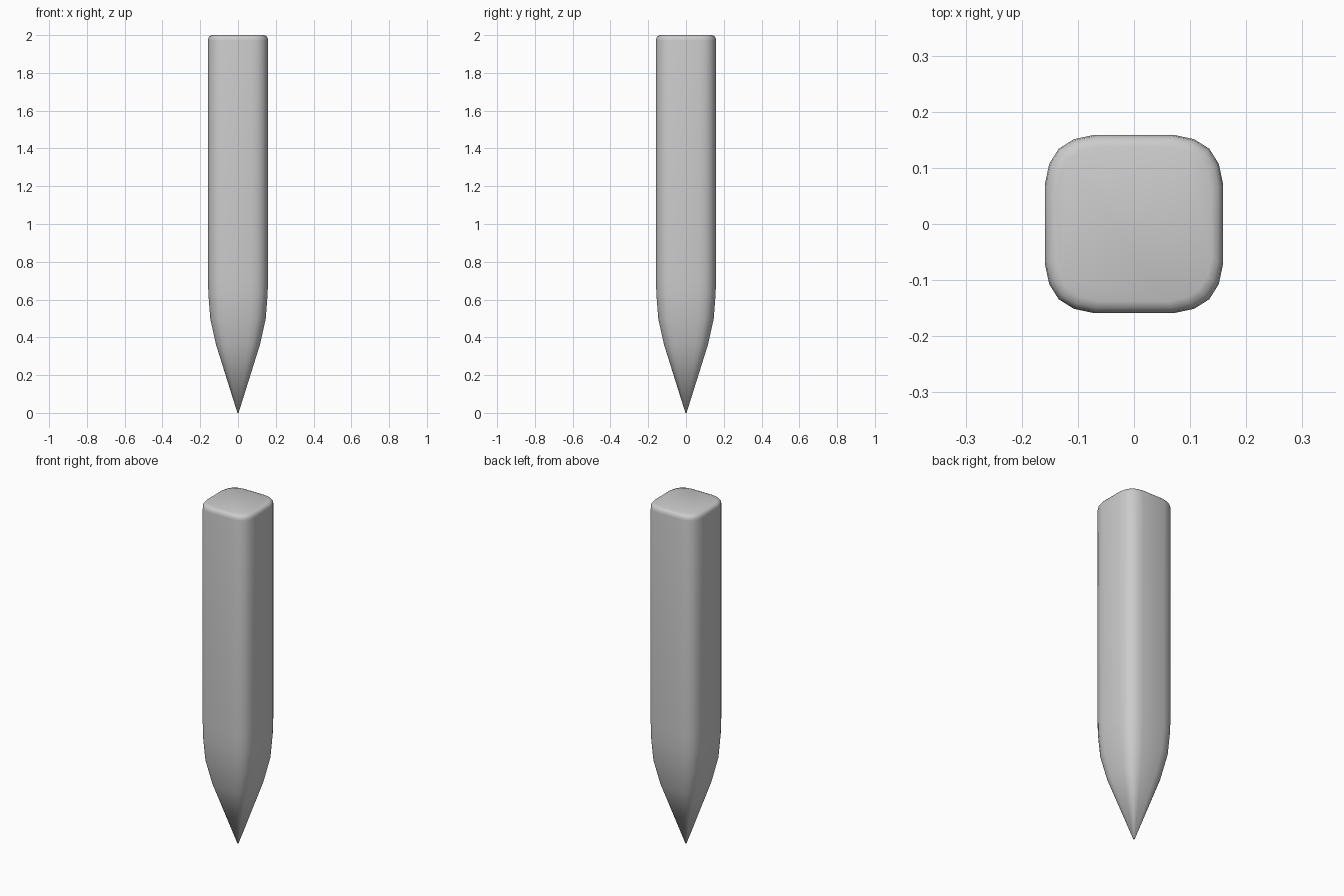
import bpy, bmesh

if "Cube" in bpy.data.objects:
    bpy.data.objects.remove(bpy.data.objects["Cube"])

# Quarter of the rounded-square cross-section, turned four times
corner = [(0.16, 0.071), (0.152, 0.108), (0.135, 0.135), (0.108, 0.152), (0.071, 0.16)]
section = []
for turn in range(4):
    section += corner
    corner = [(-y, x) for x, y in corner]

# Height and half-width of each ring: tip, curved taper, shaft, softened top
profile = [(0.0, 0.003), (0.36, 0.116), (0.5, 0.147), (0.63, 0.157), (0.72, 0.159),
           (1.97, 0.159), (1.985, 0.157), (1.995, 0.150), (2.0, 0.138)]

bm = bmesh.new()
rings = [[bm.verts.new((x * r / 0.16, y * r / 0.16, z)) for x, y in section]
         for z, r in profile]
n = len(section)
for low, high in zip(rings, rings[1:]):
    for i in range(n):
        j = (i + 1) % n
        bm.faces.new((low[i], low[j], high[j], high[i]))
bm.faces.new(rings[0][::-1])
bm.faces.new(rings[-1])
for f in bm.faces:
    f.smooth = True

# Pointed stake
mesh = bpy.data.meshes.new("stake")
bm.to_mesh(mesh)
bm.free()
stake = bpy.data.objects.new("stake", mesh)
bpy.context.collection.objects.link(stake)
